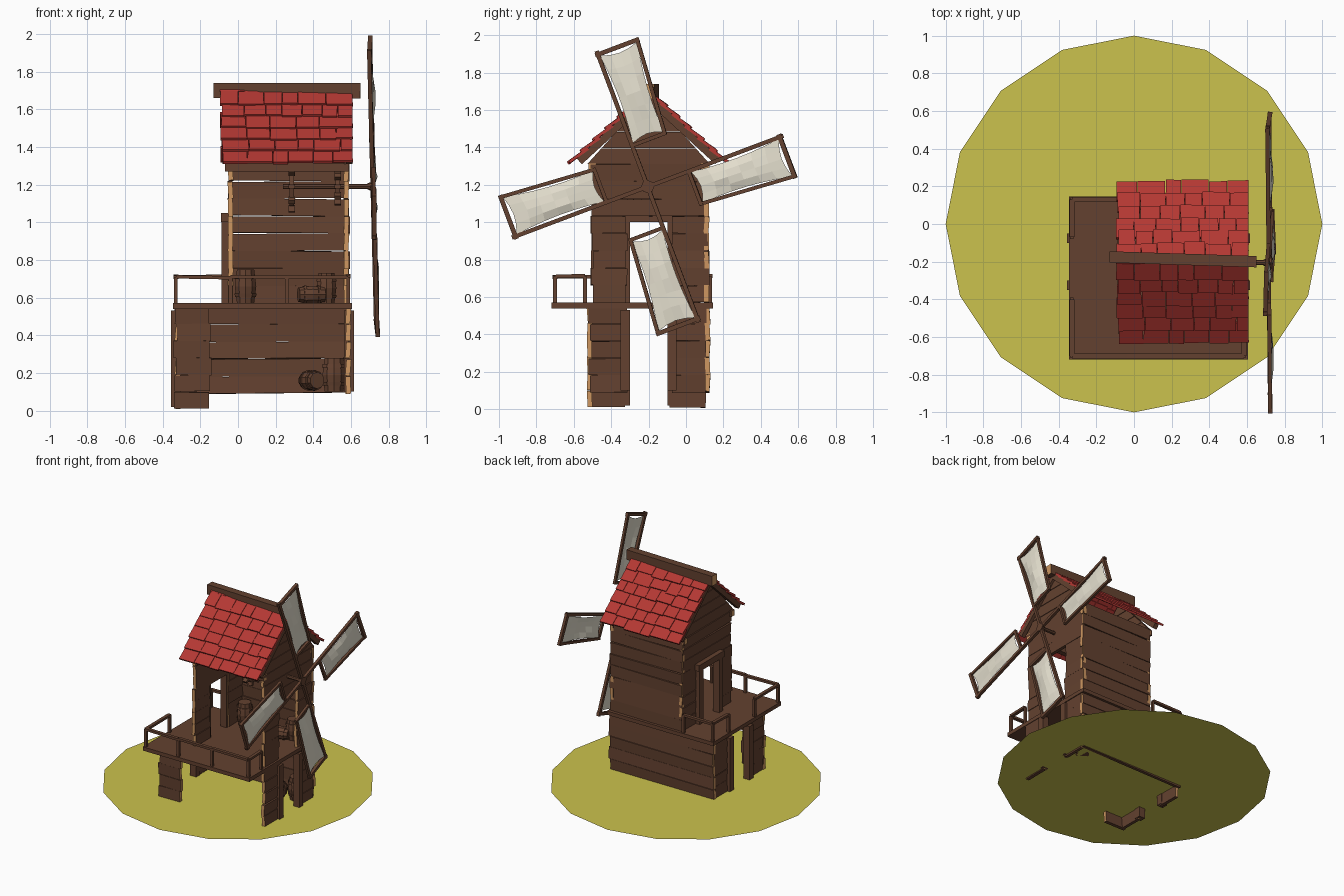
import bpy, bmesh, math, random
from mathutils import Vector, Matrix, Euler

if "Cube" in bpy.data.objects:
    bpy.data.objects.remove(bpy.data.objects["Cube"])

random.seed(4)
R = random.uniform


def material(name, rgb):
    m = bpy.data.materials.new(name)
    m.diffuse_color = (*rgb, 1)
    m.use_nodes = True
    m.node_tree.nodes["Principled BSDF"].inputs["Base Color"].default_value = m.diffuse_color
    return m


WOOD = material("brown_wood", (0.125, 0.053, 0.029))
CUT = material("cut_wood_tan", (0.62, 0.31, 0.12))
RED = material("roof_red", (0.46, 0.040, 0.033))
CLOTH = material("sail_cream", (0.78, 0.74, 0.62))
GRASS = material("ground_yellow", (0.60, 0.54, 0.075))


def finish(name, bm, *mats):
    me = bpy.data.meshes.new(name)
    bmesh.ops.recalc_face_normals(bm, faces=bm.faces[:])
    bm.to_mesh(me)
    bm.free()
    for m in mats:
        me.materials.append(m)
    ob = bpy.data.objects.new(name, me)
    bpy.context.collection.objects.link(ob)
    return ob


def box(bm, c, size, rot=None, cut=None):
    """Box; faces across local axis `cut` get the second (cut wood) material."""
    rot = rot or Matrix.Identity(3)
    mat = Matrix.Translation(c) @ rot.to_4x4() @ Matrix.Diagonal((*size, 1))
    vs = bmesh.ops.create_cube(bm, size=1, matrix=mat)["verts"]
    if cut is not None:
        axis = rot.col[cut]
        for f in {f for v in vs for f in v.link_faces}:
            f.normal_update()
            if abs(f.normal.dot(axis)) > 0.9:
                f.material_index = 1
    return vs


def span(bm, lo, hi, cut=None):
    lo, hi = Vector(lo), Vector(hi)
    return box(bm, (lo + hi) / 2, hi - lo, cut=cut)


def beam(bm, p, q, w, t, cut=None):
    p, q = Vector(p), Vector(q)
    rot = (q - p).to_track_quat('X', 'Z').to_matrix()
    return box(bm, (p + q) / 2, ((q - p).length, w, t), rot, cut)


def wall(name, axis, pos, a0, a1, z0, z1, rows, hole=None, top=None):
    """Horizontal planks running along axis (0=x, 1=y), split by hole (h0, h1, z_top)."""
    bm = bmesh.new()
    h = (z1 - z0) / rows
    for i in range(rows):
        z = z0 + h * (i + 0.5)
        parts = [(a0, a1)]
        if hole and z < hole[2]:
            parts = [(a0, hole[0]), (hole[1], a1)]
        for s, e in parts:
            s, e = s + R(-.012, .006), e + R(-.006, .012)
            size, c = [.026, .026, h * R(.93, 1.03)], [pos, pos, z]
            size[axis], c[axis] = e - s, (s + e) / 2
            tilt = [0, 0, 0]
            tilt[axis] = R(-.09, .09)
            tilt[1 - axis] = R(-.012, .012)
            box(bm, c, size, Euler(tilt).to_matrix(), axis)
    return finish(name, bm, WOOD, CUT)


# Ground disc
bm = bmesh.new()
bmesh.ops.create_circle(bm, cap_ends=True, segments=16, radius=1,
                        matrix=Matrix.Translation((0, 0, .1)))
finish("ground_disc", bm, GRASS)

# Plank walls
DOOR = (-.32, -.08)
wall("back_wall_lower", 0, .115, -.33, .59, .09, .55, 5)
wall("back_wall_upper", 0, .11, -.045, .585, .57, 1.31, 8)
wall("front_left_leg", 0, -.515, -.33, -.15, .01, .55, 6)
wall("left_wall_lower", 1, -.32, -.51, .11, .01, .55, 6, (*DOOR, .6))
wall("right_wall_lower", 1, .585, -.51, .11, .09, .55, 5, (*DOOR, .6))
wall("left_wall_upper", 1, -.04, -.5, .115, .57, 1.31, 8, (*DOOR, 1.0))
wall("right_wall_upper", 1, .575, -.5, .115, .57, 1.31, 8, (*DOOR, 1.0))

# Gables: planks narrowing toward the ridge
bm = bmesh.new()
for x in (-.04, .575):
    for i in range(4):
        z0, z1 = 1.31 + i * .088, 1.31 + (i + 1) * .088 - .004
        for v in span(bm, (x - .013, -1, z0), (x + .013, 1, z1)):
            half = max(.012, (1.675 - v.co.z) * .9)
            v.co.y = -.2 + math.copysign(half, v.co.y)
finish("gable_planks", bm, WOOD)

# Rafters and eave beams
bm = bmesh.new()
for x in (-.065, .59):
    for s in (-1, 1):
        beam(bm, (x, -.2, 1.665), (x, -.2 + s * .37, 1.325), .035, .04)
for y in (-.5, .1):
    span(bm, (-.07, y - .02, 1.27), (.59, y + .02, 1.315), 0)
finish("roof_beams", bm, WOOD, CUT)

# Door frames
bm = bmesh.new()
for x, z0, z1 in ((-.33, .02, .53), (.59, .1, .53), (-.06, .57, 1.0)):
    for y in (-.325, -.075):
        span(bm, (x - .027, y - .025, z0), (x + .027, y + .025, z1))
    if z1 > .9:
        span(bm, (x - .03, -.36, z1), (x + .03, -.04, z1 + .05))
finish("door_frames", bm, WOOD)

# Deck
bm = bmesh.new()
span(bm, (-.345, -.72, .54), (.605, .145, .57))
finish("deck", bm, WOOD)

# Railing: paths of (x, y) posts with a handrail
bm = bmesh.new()
paths = [[(-.33, -.4), (-.33, -.7), (-.04, -.7), (.26, -.7), (.585, -.7), (.585, -.54)],
         [(-.33, -.07), (-.33, .13), (-.07, .13)]]
for path in paths:
    for x, y in path:
        span(bm, (x - .01, y - .01, .56), (x + .01, y + .01, .71))
    for (x, y), (u, v) in zip(path, path[1:]):
        beam(bm, (x, y, .71), (u, v, .71 + R(-.006, .006)), .026, .018)
finish("railing", bm, WOOD)

# Roof shingles, overlapping rows on both slopes
bm = bmesh.new()
pitch = math.radians(42.5)
for s in (-1, 1):
    down = Vector((0, s * math.cos(pitch), -math.sin(pitch)))
    up = Vector((0, s * math.sin(pitch), math.cos(pitch)))
    for row in range(6):
        x = -.09 + R(-.008, .008)
        while x < .58:
            w = min(R(.08, .15), .61 - x)
            if .61 - x - w < .04:
                w = .61 - x
            c = Vector((x + w / 2, -.2, 1.685)) + down * (.05 + row * .09 + R(-.008, .008)) + up * .012
            rot = Euler((-s * (pitch - .11 + R(-.03, .03)), 0, R(-.02, .02))).to_matrix()
            box(bm, c, (w - .003, .125, .016), rot)
            x += w
finish("roof_shingles", bm, RED)

# Ridge beam
bm = bmesh.new()
beam(bm, (-.13, -.175, 1.7), (.65, -.2, 1.698), .06, .08, 0)
finish("ridge_beam", bm, WOOD, CUT)

# Axle with hub and inner gears
HUB = Vector((.715, -.205, 1.19))


def disc(bm, x0, x1, r0, r1, n=8):
    m = Matrix.Translation(((x0 + x1) / 2, HUB.y, HUB.z)) @ Matrix.Rotation(math.pi / 2, 4, 'Y')
    bmesh.ops.create_cone(bm, cap_ends=True, segments=n, radius1=r0, radius2=r1,
                          depth=x1 - x0, matrix=m)


bm = bmesh.new()
disc(bm, .24, .70, .014, .014)
disc(bm, .685, .73, .014, .035)
for x, r in ((.285, .115), (.53, .075)):
    disc(bm, x - .012, x + .012, r, r, 12)
    for k in range(10):
        a = k * math.tau / 10
        rot = Matrix.Rotation(a, 3, 'X')
        box(bm, Vector((x, HUB.y, HUB.z)) + rot @ Vector((0, r + .01, 0)), (.035, .035, .022), rot)
finish("axle_and_gears", bm, WOOD)

# Four blades: spar on one side, tapered frame and billowed cloth
frame, cloth = bmesh.new(), bmesh.new()
tilt = Matrix.Rotation(math.radians(-1.45), 3, 'Y')
for k in range(4):
    a = math.radians(20.6 + 90 * k)
    along = Vector((0, math.cos(a), math.sin(a)))
    side = Vector((0, math.sin(a), -math.cos(a)))

    def P(u, v, w=0):
        return HUB + tilt @ (along * u + side * v + Vector((w, 0, 0)))

    beam(frame, P(-.02, 0), P(.775, 0), .022, .022)
    beam(frame, P(.235, -.01), P(.235, .195, .008), .02, .02)
    beam(frame, P(.755, -.015), P(.755, .235, .008), .024, .024)
    beam(frame, P(.225, .185, .006), P(.765, .225, .006), .02, .02)
    N, M = 6, 4
    grid = []
    for i in range(N + 1):
        for j in range(M + 1):
            s, t = i / N, j / M
            bs, bt = math.sin(math.pi * s), math.sin(math.pi * t)
            u = .245 + .50 * s + .022 * bt * (1 - 2 * s)
            v = .008 + (.175 + .037 * s) * t + .016 * bs * (1 - 2 * t)
            grid.append(cloth.verts.new(P(u, v, .004 + bs * bt * (.02 + R(-.008, .008)))))
    for i in range(N):
        for j in range(M):
            q = i * (M + 1) + j
            cloth.faces.new([grid[n] for n in (q, q + 1, q + M + 2, q + M + 1)])
finish("blade_frames", frame, WOOD)
finish("blade_sails", cloth, CLOTH)

# Barrels: bulging staves with two hoops
def barrel(bm, c, r, h, rot=(0, 0, 0)):
    m = Matrix.Translation(c) @ Euler(rot).to_matrix().to_4x4()
    for z, d, r0, r1 in ((-h / 4, h / 2, r * .8, r), (h / 4, h / 2, r, r * .8),
                         (-h * .27, h * .1, r * .97, r * 1.03), (h * .27, h * .1, r * 1.03, r * .97)):
        bmesh.ops.create_cone(bm, cap_ends=True, segments=10, radius1=r0, radius2=r1, depth=d,
                              matrix=m @ Matrix.Translation((0, 0, z)))


bm = bmesh.new()
barrel(bm, (.04, .03, .66), .06, .18)
barrel(bm, (.47, .03, .65), .055, .16)
barrel(bm, (.39, -.02, .615), .05, .14, (0, 1.57, .2))
barrel(bm, (.51, .02, .19), .065, .18)
barrel(bm, (.39, -.02, .16), .055, .13, (1.57, 0, .5))
finish("barrels", bm, WOOD)
